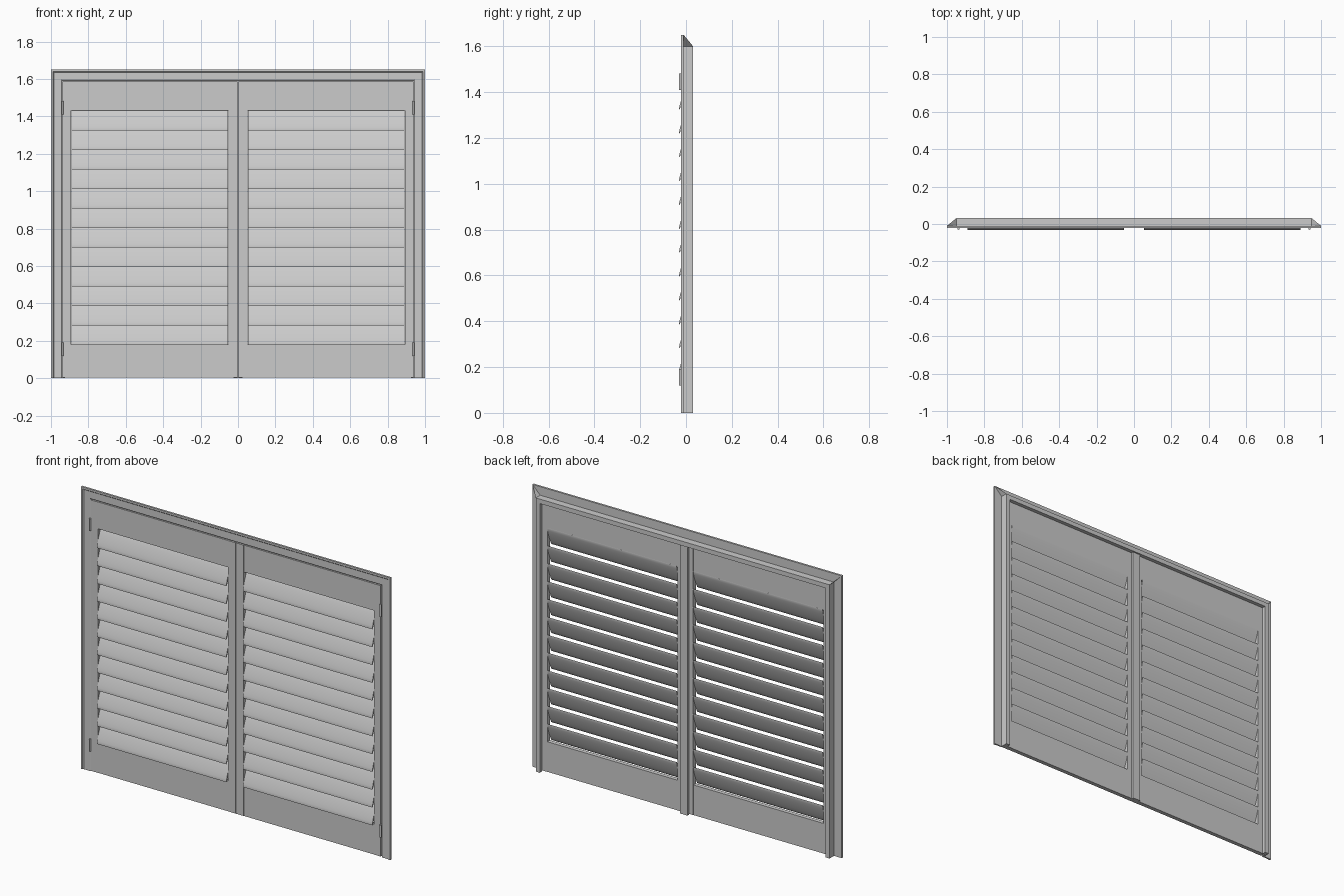
import bpy, bmesh, math

if "Cube" in bpy.data.objects:
    bpy.data.objects.remove(bpy.data.objects["Cube"])

H = 1.65


def finish(bm, name, smooth=False):
    bmesh.ops.recalc_face_normals(bm, faces=bm.faces)
    me = bpy.data.meshes.new(name)
    bm.to_mesh(me)
    bm.free()
    ob = bpy.data.objects.new(name, me)
    bpy.context.collection.objects.link(ob)
    if smooth:
        bpy.context.view_layer.objects.active = ob
        ob.select_set(True)
        bpy.ops.object.shade_smooth_by_angle(angle=math.radians(40))
        ob.select_set(False)
    return ob


def extrude_rings(bm, rings, caps=True):
    vs = [[bm.verts.new(p) for p in r] for r in rings]
    n = len(vs[0])
    for a, b in zip(vs, vs[1:]):
        for i in range(n):
            j = (i + 1) % n
            bm.faces.new((a[i], a[j], b[j], b[i]))
    if caps:
        bm.faces.new(vs[0])
        bm.faces.new(vs[-1][::-1])


def box(name, x0, x1, y0, y1, z0, z1):
    bm = bmesh.new()
    extrude_rings(bm, [[(x0, y0, z), (x1, y0, z), (x1, y1, z), (x0, y1, z)] for z in (z0, z1)])
    return finish(bm, name)


# Mitred surround: L-section (inset from outer edge, depth) swept up, across and down
section = [(0, -.022), (.011, -.022), (.015, -.018), (.054, -.018), (.06, -.014),
           (.06, .009), (.076, .009), (.076, .031), (.05, .031), (.05, -.010), (0, -.010)]
bm = bmesh.new()
extrude_rings(bm, [
    [(-1 + d, y, 0) for d, y in section],
    [(-1 + d, y, H - d) for d, y in section],
    [(1 - d, y, H - d) for d, y in section],
    [(1 - d, y, 0) for d, y in section]])
finish(bm, "surround_frame")

# Diagonal mitre webs behind the two top corners
for s, side in ((-1, "left"), (1, "right")):
    bm = bmesh.new()
    bm.faces.new([bm.verts.new(p) for p in
                  ((s, -.010, H), (s * .95, .031, H - .05), (s * .95, -.010, H - .05))])
    finish(bm, side + "_mitre_web")

# Rear post covering the joint between the panels
box("centre_post", -.025, .025, .007, .022, 0, H - .06)

# Louvre: thin lens section, lower edge tilted forward
def louvre(name, x0, x1, zc):
    tilt, half, thick, n = math.radians(20), .058, .0055, 8
    pts = []
    for k in range(2 * n):
        a = math.pi * k / n
        u, v = half * math.cos(a), thick * math.sin(a)
        pts.append((-.0105 + u * math.sin(tilt) + v * math.cos(tilt),
                    zc + u * math.cos(tilt) - v * math.sin(tilt)))
    bm = bmesh.new()
    extrude_rings(bm, [[(x, y, z) for y, z in pts] for x in (x0, x1)])
    finish(bm, name, True)


# Two mirrored shutter panels
F, B = -.02, .006
Z0, Z1 = .004, H - .063
for s, side in ((-1, "left"), (1, "right")):
    def span(a, b):
        return sorted((s * a, s * b))
    box(side + "_outer_stile", *span(.893, .937), F, B, Z0, Z1)
    box(side + "_inner_stile", *span(.0015, .051), F, B, Z0, Z1)
    box(side + "_bottom_rail", *span(.051, .893), F + .001, B - .001, Z0, .18)
    box(side + "_top_rail", *span(.051, .893), F + .001, B - .001, 1.43, Z1)
    pitch = 1.25 / 12
    for i in range(12):
        louvre(f"{side}_louvre_{i + 1}", *span(.0535, .8905), .18 + pitch * (i + .5))

    # Hinges: knuckle barrel and leaf
    for zc, pos in ((.155, "lower"), (1.445, "upper")):
        bm = bmesh.new()
        extrude_rings(bm, [[(s * .939 + .0055 * math.cos(k * math.pi / 6),
                             -.0255 + .0055 * math.sin(k * math.pi / 6), z)
                            for k in range(12)] for z in (zc - .036, zc + .036)])
        finish(bm, f"{side}_{pos}_hinge_barrel", True)
        box(f"{side}_{pos}_hinge_leaf", *span(.9365, .9405), -.024, .004, zc - .036, zc + .036)
